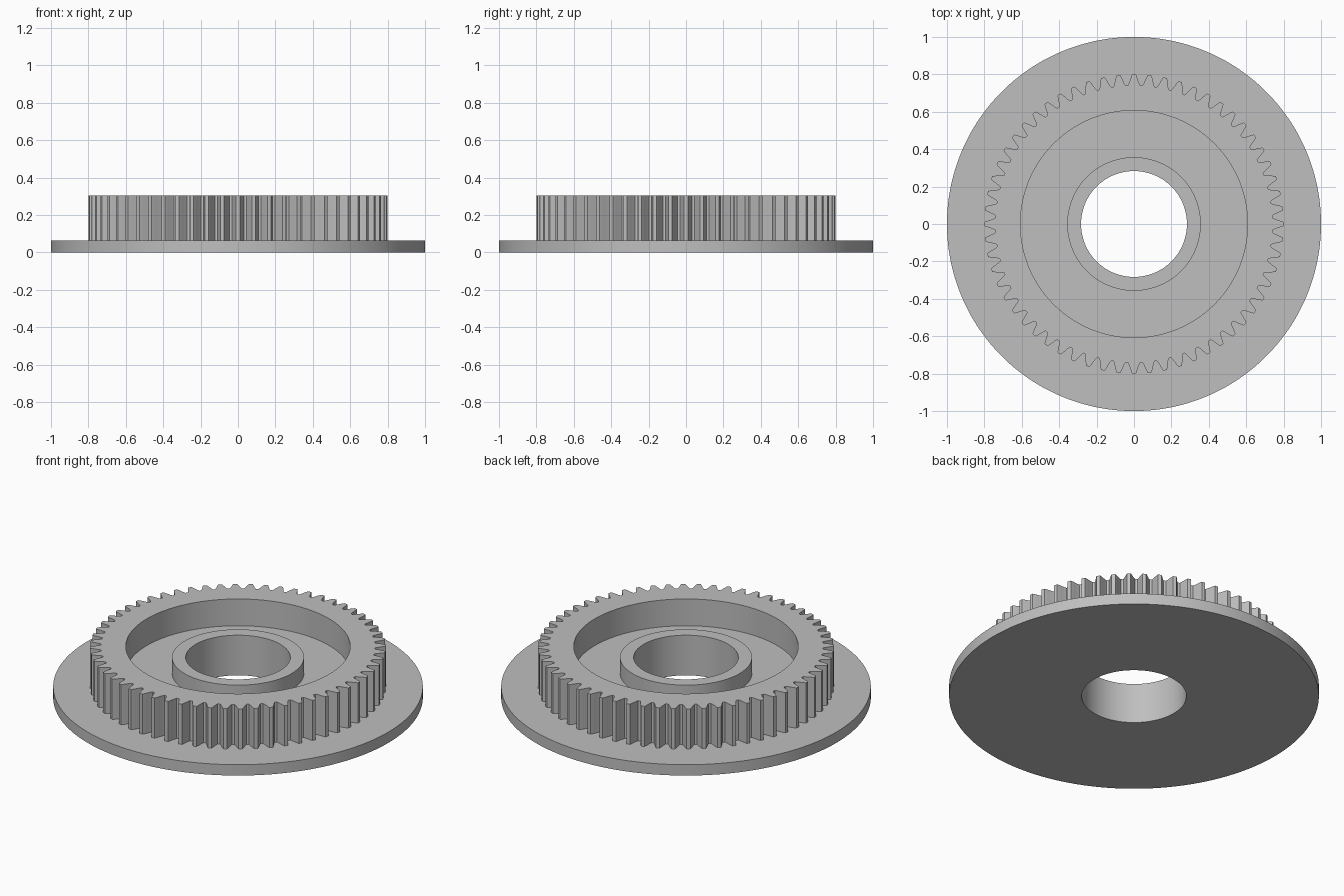
import bpy
import bmesh
import math

cube = bpy.data.objects.get("Cube")
if cube:
    bpy.data.objects.remove(cube)

TEETH = 60
PITCH = 2 * math.pi / TEETH

grey = bpy.data.materials.new("plain_grey")
grey.use_nodes = True
colour = (0.52, 0.52, 0.52, 1)
grey.diffuse_color = colour
grey.node_tree.nodes["Principled BSDF"].inputs["Base Color"].default_value = colour

# One tooth as (radius, half width), from tip to root
half_tooth = [(0.80, 0.010), (0.79, 0.0145), (0.774, 0.020), (0.757, 0.0255), (0.742, 0.032)]
flank = [(r, w / r) for r, w in half_tooth]
tooth = [(r, -a) for r, a in reversed(flank)] + flank
outline = [(r, a + i * PITCH) for i in range(TEETH) for r, a in tooth]


def ring(radius, z):
    """Points of a circle, or of the toothed outline if radius is None."""
    return [((radius or r) * math.cos(a), (radius or r) * math.sin(a), z)
            for r, a in outline]


def loft(name, stations):
    """Skin a stack of rings into one shell."""
    bm = bmesh.new()
    loops = [[bm.verts.new(p) for p in ring(*s)] for s in stations]
    n = len(outline)
    for low, high in zip(loops, loops[1:]):
        for i in range(n):
            j = (i + 1) % n
            bm.faces.new((low[i], low[j], high[j], high[i]))
    mesh = bpy.data.meshes.new(name)
    bm.to_mesh(mesh)
    bm.free()
    mesh.materials.append(grey)
    obj = bpy.data.objects.new(name, mesh)
    bpy.context.collection.objects.link(obj)
    bpy.ops.object.select_all(action='DESELECT')
    obj.select_set(True)
    bpy.context.view_layer.objects.active = obj
    bpy.ops.object.shade_smooth_by_angle(angle=math.radians(25))


BORE, HUB, RECESS = 0.283, 0.357, 0.607
FLANGE_TOP, FLOOR, HUB_TOP, GEAR_TOP = 0.065, 0.145, 0.24, 0.305

# Wide flange with its underside
loft("flange", [(BORE, 0), (1, 0), (1, FLANGE_TOP), (None, FLANGE_TOP)])

# Toothed rim with the recess wall inside it
loft("toothed_rim", [(None, FLANGE_TOP), (None, GEAR_TOP), (RECESS, GEAR_TOP), (RECESS, FLOOR)])

# Recess floor, raised hub and through bore
loft("hub", [(RECESS, FLOOR), (HUB, FLOOR), (HUB, HUB_TOP), (BORE, HUB_TOP), (BORE, 0)])
